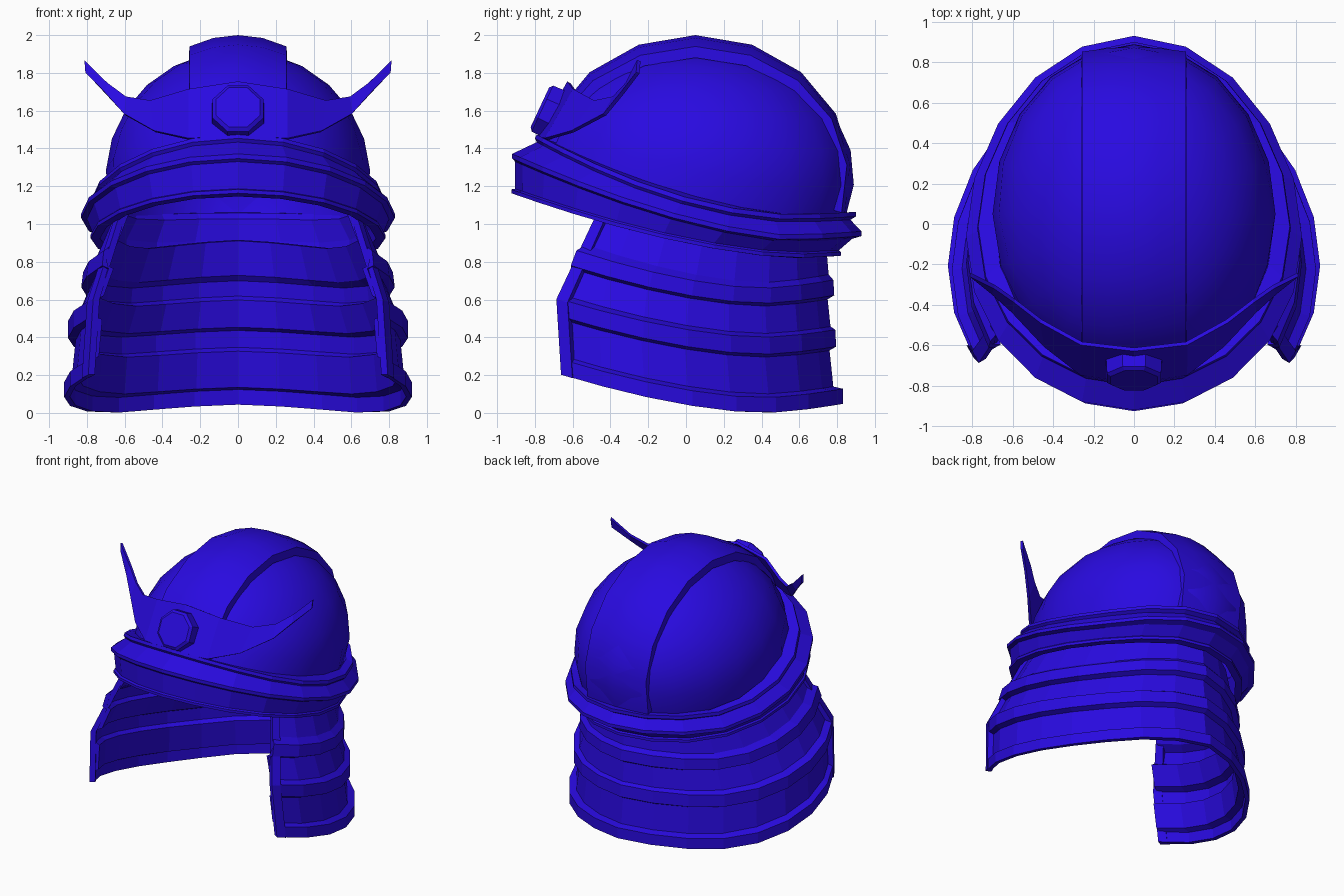
import bpy, bmesh, math
from mathutils import Vector, Matrix
from math import sin, cos, radians

if "Cube" in bpy.data.objects:
    bpy.data.objects.remove(bpy.data.objects["Cube"])

blue = bpy.data.materials.new("blue")
blue.diffuse_color = (0.022, 0.003, 0.75, 1)
blue.use_nodes = True
blue.node_tree.nodes["Principled BSDF"].inputs["Base Color"].default_value = blue.diffuse_color


def finish(name, bm, smooth=False):
    bmesh.ops.remove_doubles(bm, verts=bm.verts, dist=0.0005)
    bmesh.ops.recalc_face_normals(bm, faces=bm.faces)
    me = bpy.data.meshes.new(name)
    bm.to_mesh(me)
    bm.free()
    me.materials.append(blue)
    ob = bpy.data.objects.new(name, me)
    bpy.context.collection.objects.link(ob)
    if smooth:
        bpy.ops.object.select_all(action='DESELECT')
        ob.select_set(True)
        bpy.context.view_layer.objects.active = ob
        bpy.ops.object.shade_smooth_by_angle(angle=radians(35))
    return ob


def loft(name, rows, wrap_u=False, wrap_v=False, caps=False, smooth=False):
    """Skin rows of points; wrap_u closes each row, wrap_v joins last row to first."""
    bm = bmesh.new()
    grid = [[bm.verts.new(p) for p in r] for r in rows]
    m, n = len(grid), len(grid[0])
    for i in range(m if wrap_v else m - 1):
        for j in range(n if wrap_u else n - 1):
            a, b = grid[i], grid[(i + 1) % m]
            k = (j + 1) % n
            bm.faces.new((a[j], a[k], b[k], b[j]))
    if caps:
        for j in (0, n - 1):
            bm.faces.new([r[j] for r in grid])
    return finish(name, bm, smooth)


# Height of the three brim edges, falling from front to back
def slope(y, power, k): return (k if y < 0.6 else 0.1) * abs(y - 0.6) ** power
def edge_a(y): return 1.04 + slope(y, 1.6, 0.25)
def edge_b(y): return 0.93 + slope(y, 1.4, 0.24)
def edge_c(y): return 0.83 + slope(y, 1.4, 0.19)


# Dome: ellipsoid cut along the sloping brim
ring = [math.tau * i / 20 for i in range(20)]
dome = []
for k in range(8):
    row = []
    for a in ring:
        p0 = math.asin((edge_a(0.05 - 0.79 * cos(a)) - 1.27) / 0.67)
        p = p0 + (math.pi / 2 - p0) * k / 7
        row.append((0.70 * cos(p) * sin(a), 0.05 - 0.84 * cos(p) * cos(a),
                    1.25 + 0.67 * sin(p)))
    dome.append(row)
loft("dome", dome, wrap_u=True, smooth=True)

# Raised centre strip over the dome
strip = []
for x, sy, sz in ((-0.26, 0.90, 0.84), (-0.257, 0.97, 0.92), (-0.13, 0.99, 0.98), (0, 1, 1),
                  (0.13, 0.99, 0.98), (0.257, 0.97, 0.92), (0.26, 0.90, 0.84)):
    row = []
    for i in range(10):
        p = radians(min(-16 + 21.2 * i, 164))
        row.append((x, 0.05 + 0.83 * sy * cos(p), 1.25 + 0.75 * sz * sin(p)))
    strip.append(row)
loft("dome_center_strip", strip, smooth=True)

# Brim: stepped band with three lips (half width, front y, back y, edge, lift)
brim = []
for rx, yf, yb, edge, dz in (
        (0.66, -0.68, 0.80, edge_a, -0.02), (0.69, -0.73, 0.83, edge_a, 0.01),
        (0.77, -0.79, 0.90, edge_a, 0.01), (0.775, -0.80, 0.90, edge_a, -0.015),
        (0.76, -0.79, 0.87, edge_a, -0.03), (0.83, -0.92, 0.93, edge_b, 0.01),
        (0.83, -0.92, 0.93, edge_b, -0.015), (0.80, -0.905, 0.88, edge_b, -0.025),
        (0.77, -0.905, 0.81, edge_c, 0.02), (0.78, -0.925, 0.82, edge_c, 0.01),
        (0.78, -0.925, 0.82, edge_c, -0.01), (0.73, -0.87, 0.77, edge_c, -0.01),
        (0.73, -0.86, 0.80, edge_b, -0.03)):
    row = []
    for a in ring:
        y = (yf + yb) / 2 - (yb - yf) / 2 * cos(a)
        z = edge(y) + dz
        if rx > 0.7:  # the sides lean a little forward
            y -= 0.09 * sin(a) ** 2 * (0.75 - 0.25 * cos(a))
        row.append((rx * sin(a), y, z))
    brim.append(row)
loft("brim", brim, wrap_u=True, wrap_v=True)


# Neck guard rows: (half width, back y, front end y, height)
def guard_row(rx, yb, yf, z0, angles):
    ry = (yb - yf) / 1.5
    c = yb - ry
    row = []
    for d in angles:
        y = c + ry * cos(radians(d)) - 0.07 * sin(radians(1.5 * abs(d)))
        row.append((rx * sin(radians(d)), y,
                    z0 + 0.2 * (abs(y - 0.4) / (0.4 - yf)) ** 1.6))
    return row


def shell(rows, t):
    """Closed thin section: the outer rows, then the same rows moved inward."""
    return list(rows) + [(rx - t, yb - t, yf + t / 2, z) for rx, yb, yf, z in rows[::-1]]


layers = ((0.69, 0.74, -0.45, 0.87), (0.77, 0.755, -0.53, 0.69),
          (0.82, 0.78, -0.58, 0.66), (0.83, 0.785, -0.61, 0.58),
          (0.79, 0.75, -0.61, 0.565), (0.85, 0.765, -0.64, 0.42),
          (0.90, 0.79, -0.66, 0.40), (0.90, 0.795, -0.66, 0.31),
          (0.86, 0.76, -0.66, 0.295), (0.88, 0.78, -0.65, 0.10),
          (0.92, 0.83, -0.65, 0.08), (0.92, 0.83, -0.65, 0.0))
around = range(-120, 121, 15)
loft("neck_guard", [guard_row(*r, around) for r in shell(layers, 0.03)],
     wrap_v=True, caps=True)

# Thin border on both front ends of the guard
border = ((0.72, 0.76, -0.46, 0.87), (0.89, 0.78, -0.68, 0.40), (0.92, 0.83, -0.655, 0.0))
for side, s in (("left", -1), ("right", 1)):
    loft("guard_border_" + side,
         [guard_row(*r, (s * 116, s * 120.5)) for r in shell(border, 0.04)],
         wrap_v=True, caps=True)

# Crest: horned plate, mirrored about the centre
upper = [(0, -0.62, 1.75), (0.26, -0.59, 1.71), (0.46, -0.48, 1.65),
         (0.59, -0.38, 1.67), (0.69, -0.31, 1.745), (0.81, -0.25, 1.865)]
lower = [(0, -0.78, 1.46), (0.26, -0.74, 1.45), (0.44, -0.60, 1.49),
         (0.60, -0.43, 1.58), (0.70, -0.34, 1.69), (0.805, -0.255, 1.80)]
both = [[(-x, y, z) for x, y, z in e[:0:-1]] + e for e in (upper, lower)]
crest = loft("crest", both)
sol = crest.modifiers.new("thickness", 'SOLIDIFY')
sol.thickness = 0.02
sol.offset = 0

# Octagonal boss on the crest, tilted to match the plate
bm = bmesh.new()
bmesh.ops.create_cone(bm, cap_ends=True, segments=8, radius1=0.15, radius2=0.145,
                      depth=0.10)
front = max(bm.faces, key=lambda f: f.calc_center_median().z)
bmesh.ops.inset_region(bm, faces=[front], thickness=0.02, depth=0.0)
bmesh.ops.translate(bm, verts=front.verts, vec=(0, 0, 0.015))
tilt = Matrix.Rotation(radians(65), 4, 'X') @ Matrix.Rotation(radians(22.5), 4, 'Z')
bmesh.ops.transform(bm, matrix=Matrix.Translation(Vector((0, -0.715, 1.59))) @ tilt,
                    verts=bm.verts)
finish("crest_boss", bm)
